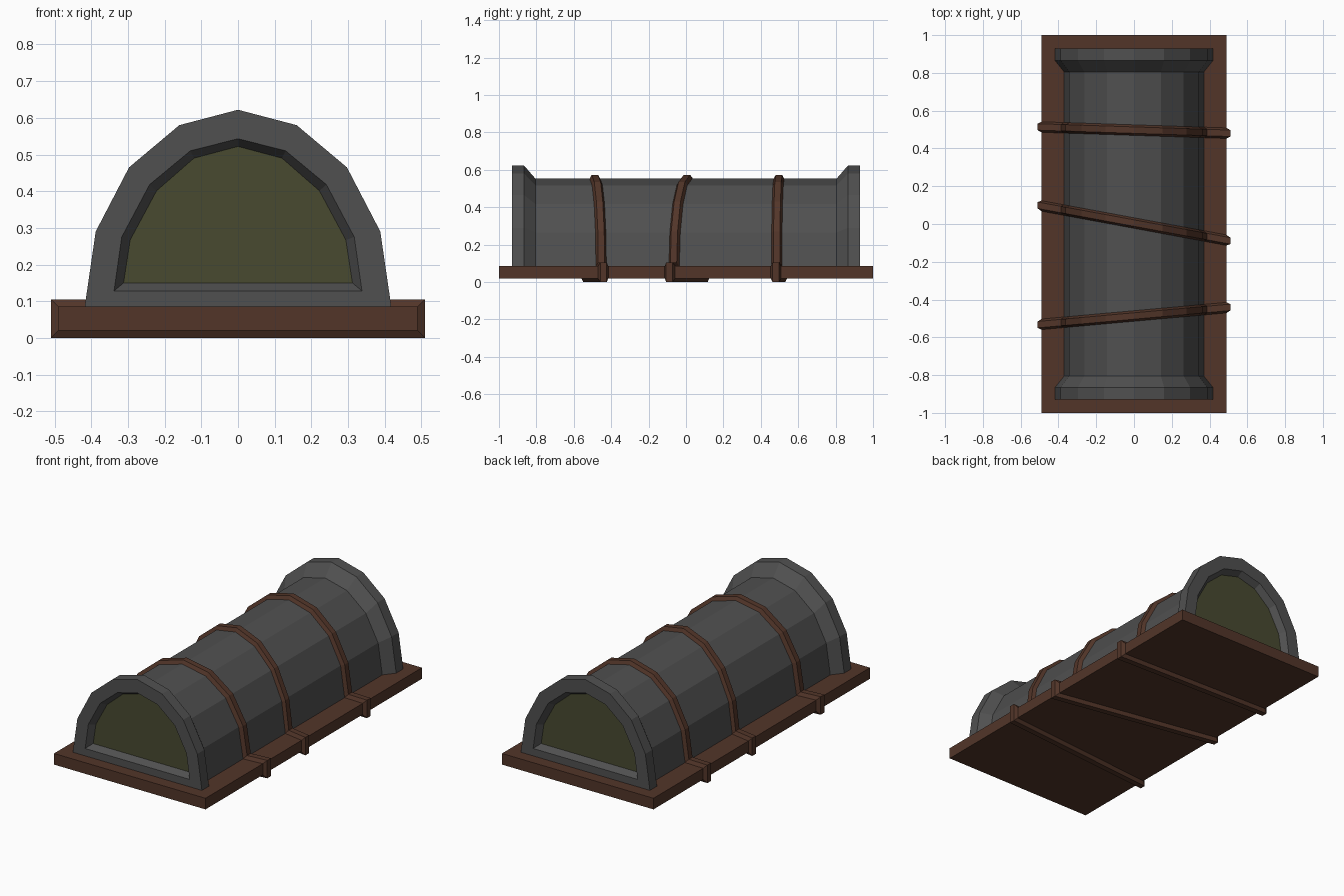
import bpy
import bmesh
from mathutils import Vector

if "Cube" in bpy.data.objects:
    bpy.data.objects.remove(bpy.data.objects["Cube"])


def material(name, rgb):
    m = bpy.data.materials.new(name)
    m.diffuse_color = (*rgb, 1)
    m.use_nodes = True
    m.node_tree.nodes["Principled BSDF"].inputs["Base Color"].default_value = m.diffuse_color
    return m


BROWN = material("brown_wood", (0.085, 0.036, 0.022))
GREY = material("dark_metal", (0.08, 0.08, 0.08))
GREEN = material("olive_glass", (0.065, 0.068, 0.03))


def finish(bm, name, mat):
    bmesh.ops.recalc_face_normals(bm, faces=bm.faces)
    me = bpy.data.meshes.new(name)
    bm.to_mesh(me)
    bm.free()
    me.materials.append(mat)
    ob = bpy.data.objects.new(name, me)
    bpy.context.collection.objects.link(ob)
    return ob


def bridge(bm, a, b):
    n = len(a)
    for i in range(n):
        j = (i + 1) % n
        bm.faces.new((a[i], a[j], b[j], b[i]))


def arch(half):
    """Mirror a right half (bottom to apex) into a full arch."""
    return half + [(-x, z) for x, z in reversed(half[:-1])]


def offset(path, d):
    """Mitred outward offset of a closed counter-clockwise path."""
    out = []
    for i, p in enumerate(path):
        p = Vector(p)
        e1 = (p - Vector(path[i - 1])).normalized()
        e2 = (Vector(path[(i + 1) % len(path)]) - p).normalized()
        n1, n2 = Vector((e1.y, -e1.x)), Vector((e2.y, -e2.x))
        q = p + (n1 + n2) * d / (1 + n1.dot(n2))
        out.append((q.x, q.y))
    return out


# Arch profiles
flange = arch([(0.418, 0.085), (0.388, 0.29), (0.297, 0.465), (0.16, 0.58), (0, 0.622)])
rim = arch([(0.338, 0.128), (0.317, 0.275), (0.241, 0.418), (0.13, 0.51), (0, 0.543)])
pane = arch([(0.312, 0.15), (0.294, 0.267), (0.222, 0.401), (0.12, 0.49), (0, 0.522)])
body = arch([(0.37, 0.085), (0.343, 0.265), (0.263, 0.417), (0.142, 0.517), (0, 0.553)])

# Capsule shell with flared ends and recessed windows
half = [(pane, 0.893), (rim, 0.93), (flange, 0.93), (flange, 0.865), (body, 0.805)]
sections = [(p, -y) for p, y in half] + half[::-1]
bm = bmesh.new()
rings = [[bm.verts.new((x, y, z)) for x, z in p] for p, y in sections]
for a, b in zip(rings, rings[1:]):
    bridge(bm, a, b)
finish(bm, "arched_shell", GREY)

# Window panes at both ends
for name, s in (("front_window", -1), ("back_window", 1)):
    bm = bmesh.new()
    loop = [bm.verts.new((x, s * 0.893, z)) for x, z in pane]
    bm.faces.new(loop if s < 0 else loop[::-1])
    bm.normal_update()
    me = bpy.data.meshes.new(name)
    bm.to_mesh(me)
    bm.free()
    me.materials.append(GREEN)
    bpy.context.collection.objects.link(bpy.data.objects.new(name, me))

# Base board
bm = bmesh.new()
bmesh.ops.create_cube(bm, size=1)
for v in bm.verts:
    v.co = Vector((v.co.x * 0.98, v.co.y * 2, 0.0525 + v.co.z * 0.065))
finish(bm, "base_board", BROWN)

# Slanted straps with tapered sides, wrapped round shell and board
inner = [(0.49, 0.02), (0.49, 0.085)] + body + [(-0.49, 0.085), (-0.49, 0.02)]
outer = offset(inner, 0.02)
for name, centre, slope in (("front_strap", -0.487, 0.09),
                            ("middle_strap", 0.005, -0.185),
                            ("back_strap", 0.497, -0.033)):
    bm = bmesh.new()
    rings = [[bm.verts.new((x, centre + slope * x + w, z)) for x, z in path]
             for path, w in ((inner, -0.028), (outer, -0.017), (outer, 0.017), (inner, 0.028))]
    for i in range(4):
        bridge(bm, rings[i], rings[(i + 1) % 4])
    finish(bm, name, BROWN)
